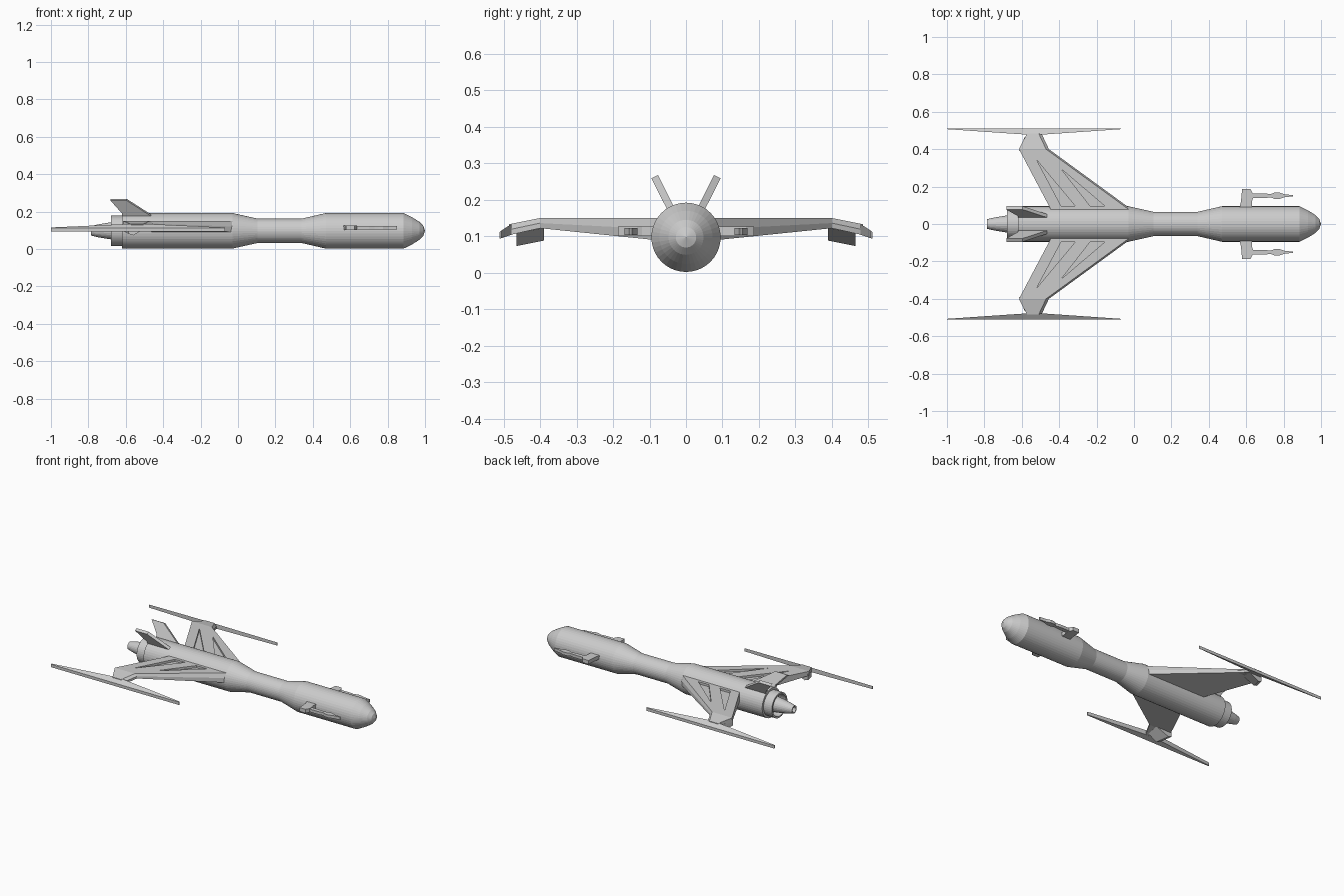
import bpy, bmesh, math

if "Cube" in bpy.data.objects:
    bpy.data.objects.remove(bpy.data.objects["Cube"])

CZ = 0.097  # height of the hull axis


def make_object(name, bm, mirror=False):
    bmesh.ops.recalc_face_normals(bm, faces=bm.faces)
    me = bpy.data.meshes.new(name)
    bm.to_mesh(me)
    bm.free()
    ob = bpy.data.objects.new(name, me)
    bpy.context.collection.objects.link(ob)
    if mirror:
        mod = ob.modifiers.new("Mirror", 'MIRROR')
        mod.use_axis = (False, True, False)
        mod.use_mirror_merge = False
    return ob


def lathe(name, profile, segments=40):
    """Revolve (x, radius) points around the hull axis."""
    bm = bmesh.new()
    rings = []
    for x, r in profile:
        if r == 0:
            rings.append([bm.verts.new((x, 0, CZ))])
        else:
            rings.append([bm.verts.new((x, r * math.cos(a), CZ + r * math.sin(a)))
                          for a in (2 * math.pi * i / segments for i in range(segments))])
    for a, b in zip(rings, rings[1:]):
        for i in range(segments):
            j = (i + 1) % segments
            if len(a) == 1:
                bm.faces.new((a[0], b[i], b[j]))
            elif len(b) == 1:
                bm.faces.new((a[i], a[j], b[0]))
            else:
                bm.faces.new((a[i], a[j], b[j], b[i]))
    return make_object(name, bm)


def loft(name, sections, mirror=True):
    """Bridge matching cross-sections and cap both ends."""
    bm = bmesh.new()
    loops = [[bm.verts.new(p) for p in s] for s in sections]
    n = len(loops[0])
    for a, b in zip(loops, loops[1:]):
        for i in range(n):
            j = (i + 1) % n
            bm.faces.new((a[i], a[j], b[j], b[i]))
    bm.faces.new(loops[0])
    bm.faces.new(loops[-1])
    return make_object(name, bm, mirror)


def plate(name, outline, z0, z1, mirror=True):
    """Flat slab from an (x, y) outline."""
    return loft(name, [[(x, y, z) for x, y in outline] for z in (z0, z1)], mirror)


# Hull with a recessed tail ring
lathe("hull", [(1.0, 0), (0.99, 0.028), (0.97, 0.048), (0.93, 0.073), (0.885, 0.095),
               (0.47, 0.095), (0.34, 0.065), (0.105, 0.065), (-0.03, 0.095),
               (-0.62, 0.095), (-0.62, 0.081), (-0.68, 0.081), (-0.68, 0.07),
               (-0.63, 0.066), (-0.63, 0)])

# Exhaust cone with an open end
lathe("exhaust_cone", [(-0.62, 0), (-0.62, 0.052), (-0.69, 0.044), (-0.75, 0.034),
                       (-0.787, 0.025), (-0.787, 0.018), (-0.74, 0.018), (-0.74, 0)], 24)


# Swept wings with a bevelled leading edge
def wing_section(y, te, le, top, bottom):
    return [(te, y, top), (le - 0.015, y, top), (le, y, (top + bottom) / 2),
            (le, y, bottom), (te, y, bottom)]


wing = loft("wings", [wing_section(0.05, -0.43, 0.025, 0.15, 0.086),
                      wing_section(0.40, -0.615, -0.455, 0.15, 0.122),
                      wing_section(0.485, -0.572, -0.495, 0.133, 0.103)], mirror=False)

# Triangular recesses in the wing tops
for tri in ([(-0.39, 0.097), (-0.315, 0.097), (-0.52, 0.342)],
            [(-0.235, 0.097), (-0.157, 0.097), (-0.39, 0.295)]):
    cutter = plate("recess_cutter", tri, 0.136, 0.2, mirror=False)
    cutter.hide_render = True
    mod = wing.modifiers.new("Recess", 'BOOLEAN')
    mod.operation = 'DIFFERENCE'
    mod.solver = 'EXACT'
    mod.object = cutter
    bpy.context.view_layer.objects.active = wing
    bpy.ops.object.modifier_apply(modifier=mod.name)
    bpy.data.objects.remove(cutter)
mirror = wing.modifiers.new("Mirror", 'MIRROR')
mirror.use_axis = (False, True, False)
mirror.use_mirror_merge = False

# Long tapered blades at the wing tips
loft("wingtip_blades", [[(x, yi, zb), (x, yi, zt), (x, 0.511, 0.112), (x, 0.511, 0.093)]
                        for x, yi, zb, zt in ((-1.0, 0.507, 0.095, 0.115),
                                              (-0.575, 0.478, 0.104, 0.134),
                                              (-0.49, 0.478, 0.104, 0.134),
                                              (-0.07, 0.507, 0.095, 0.115))])

# Wedge flaps under the wing tips
loft("underwing_flaps", [[(-0.5, y, z + 0.035), (-0.59 + s, y, z), (-0.615 + s, y, z + 0.008),
                          (-0.615 + s, y, z + 0.045), (-0.5, y, z + 0.045)]
                         for y, z, s in ((0.39, 0.088, 0.0), (0.465, 0.073, 0.03))])

# Splayed tail fins
fin = [(-0.45, 0.0), (-0.595, 1.0), (-0.682, 1.0), (-0.62, 0.25), (-0.62, 0.0)]
loft("tail_fins", [[(x, y0 + (y1 - y0) * t, z0 + (z1 - z0) * t) for x, t in fin]
                   for y0, z0, y1, z1 in ((0.030, 0.175, 0.077, 0.268),
                                          (0.048, 0.166, 0.095, 0.259))])

# Short nose pylons and the flat gun plates they carry
plate("nose_pylons", [(0.56, 0.07), (0.63, 0.07), (0.63, 0.12), (0.635, 0.135), (0.635, 0.165),
                      (0.622, 0.187), (0.578, 0.187), (0.572, 0.12)], 0.101, 0.126)
half = [(0.61, 0.013), (0.70, 0.013), (0.73, 0.008), (0.75, 0.017), (0.775, 0.018),
        (0.805, 0.008), (0.85, 0.003)]
plate("nose_guns", [(x, 0.151 + w) for x, w in half] + [(x, 0.151 - w) for x, w in reversed(half)],
      0.104, 0.123)
